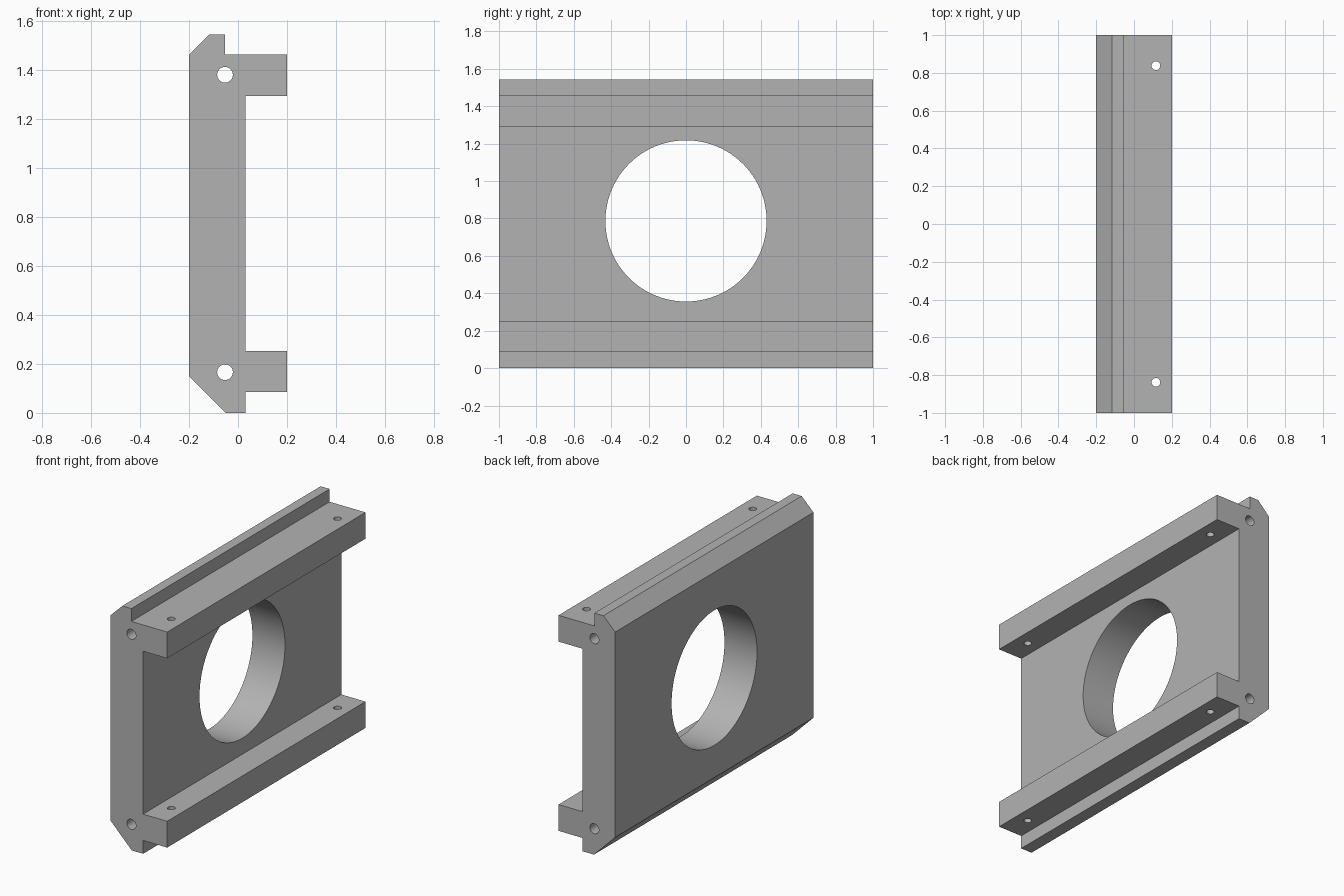
import bpy, bmesh
from math import radians
from mathutils import Matrix

if "Cube" in bpy.data.objects:
    bpy.data.objects.remove(bpy.data.objects["Cube"], do_unlink=True)

GREY = (0.45, 0.45, 0.45, 1)
metal = bpy.data.materials.new("plain grey")
metal.use_nodes = True
metal.diffuse_color = GREY
metal.node_tree.nodes["Principled BSDF"].inputs["Base Color"].default_value = GREY


def make_object(name, bm):
    bmesh.ops.recalc_face_normals(bm, faces=bm.faces)
    mesh = bpy.data.meshes.new(name)
    bm.to_mesh(mesh)
    bm.free()
    mesh.materials.append(metal)
    obj = bpy.data.objects.new(name, mesh)
    bpy.context.collection.objects.link(obj)
    return obj


def drill(target, axis, centre, radius, length, sides):
    """Cut a round hole through the target along an axis."""
    turn = {"X": Matrix.Rotation(radians(90), 4, "Y"),
            "Y": Matrix.Rotation(radians(90), 4, "X"),
            "Z": Matrix.Identity(4)}[axis]
    bm = bmesh.new()
    bmesh.ops.create_cone(bm, cap_ends=True, segments=sides, radius1=radius,
                          radius2=radius, depth=length,
                          matrix=Matrix.Translation(centre) @ turn)
    cutter = make_object("hole_cutter", bm)
    cutter.hide_render = True
    cut = target.modifiers.new("hole", "BOOLEAN")
    cut.operation = "DIFFERENCE"
    cut.solver = "EXACT"
    cut.object = cutter
    bpy.ops.object.modifier_apply(modifier=cut.name)
    bpy.data.objects.remove(cutter, do_unlink=True)


# Plate with two rails: one cross-section extruded from front to back
profile = [(-0.05, 0), (0.03, 0), (0.03, 0.085), (0.2, 0.085), (0.2, 0.253),
           (0.03, 0.253), (0.03, 1.293), (0.2, 1.293), (0.2, 1.461),
           (-0.053, 1.461), (-0.053, 1.543), (-0.117, 1.543),
           (-0.2, 1.461), (-0.2, 0.15)]
bm = bmesh.new()
face = bm.faces.new([bm.verts.new((x, -1, z)) for x, z in profile])
solid = bmesh.ops.extrude_face_region(bm, geom=[face])
bmesh.ops.translate(bm, vec=(0, 2, 0),
                    verts=[v for v in solid["geom"] if isinstance(v, bmesh.types.BMVert)])
bracket = make_object("railed_mounting_plate", bm)
bpy.context.view_layer.objects.active = bracket
bracket.select_set(True)

# Large bore through the plate
drill(bracket, "X", (0, 0, 0.787), 0.431, 1, 96)

# Long holes running the full depth
for z in (0.166, 1.379):
    drill(bracket, "Y", (-0.053, 0, z), 0.032, 3, 32)

# Bolt holes down through both rails
for y in (-0.838, 0.838):
    drill(bracket, "Z", (0.116, y, 0.8), 0.023, 3, 32)

bpy.ops.object.shade_smooth_by_angle(angle=radians(30))
